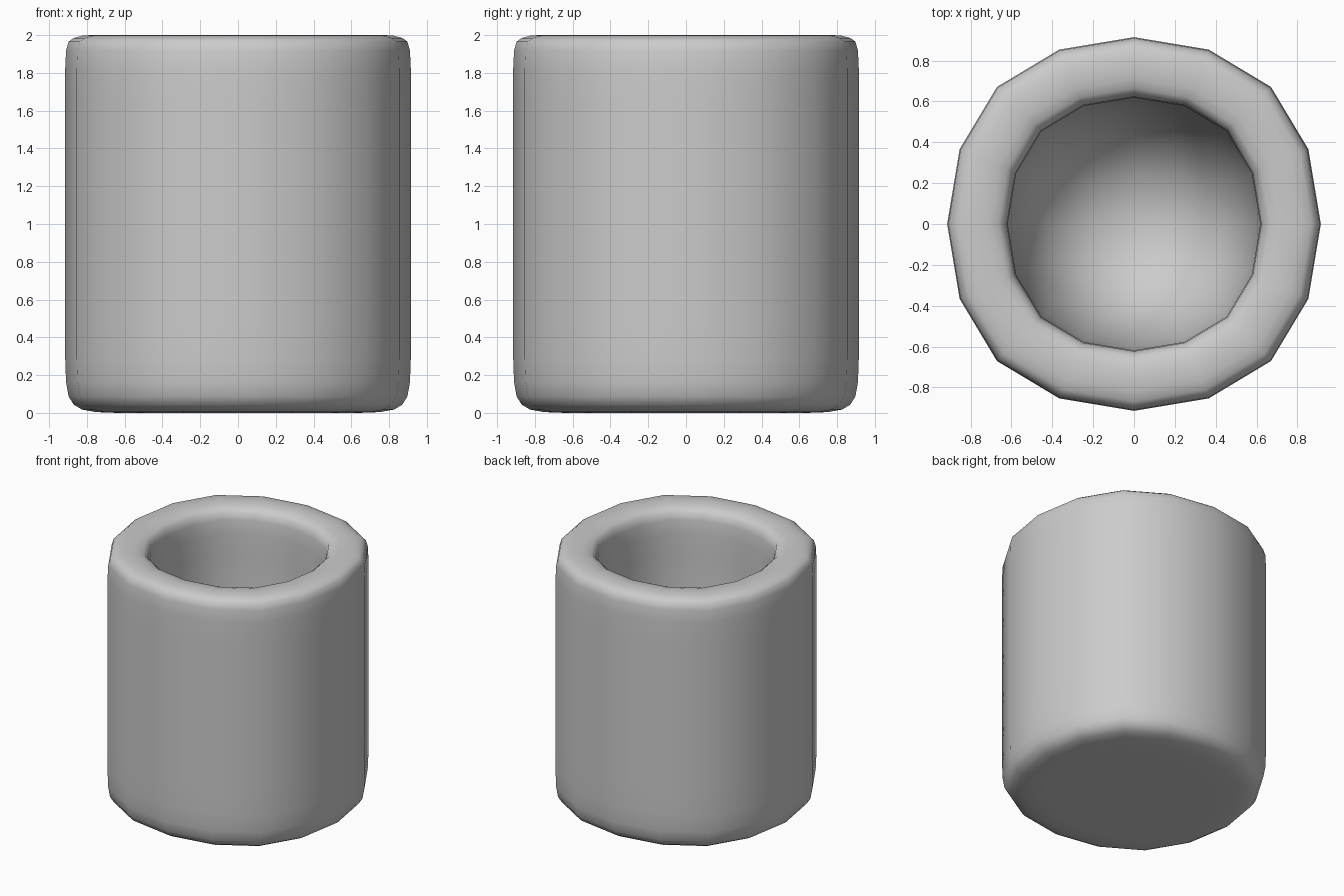
import bpy, bmesh

if "Cube" in bpy.data.objects:
    bpy.data.objects.remove(bpy.data.objects["Cube"])

# Square cage rings (half size, height), from under the base, up the wall, over the rim, down inside
RINGS = [(0.67, 0.0), (0.976, 0.0), (0.976, 0.28), (0.976, 1.88),
         (0.976, 2.005), (0.66, 2.005), (0.66, 1.86), (0.66, 0.2)]

bm = bmesh.new()
rings = [[bm.verts.new((sx * s, sy * s, z))
          for sx, sy in ((-1, -1), (1, -1), (1, 1), (-1, 1))] for s, z in RINGS]
for a, b in zip(rings, rings[1:]):
    for i in range(4):
        j = (i + 1) % 4
        bm.faces.new((a[i], a[j], b[j], b[i]))
# Base and inner floor
bm.faces.new(rings[0][::-1])
bm.faces.new(rings[-1])
bmesh.ops.recalc_face_normals(bm, faces=bm.faces)
for f in bm.faces:
    f.smooth = True
mesh = bpy.data.meshes.new("cup")
bm.to_mesh(mesh)
bm.free()
cup = bpy.data.objects.new("cup", mesh)
bpy.context.collection.objects.link(cup)

# Rounds the cage into a sixteen-sided cup
sub = cup.modifiers.new("round", 'SUBSURF')
sub.levels = sub.render_levels = 2
sub.use_limit_surface = False
